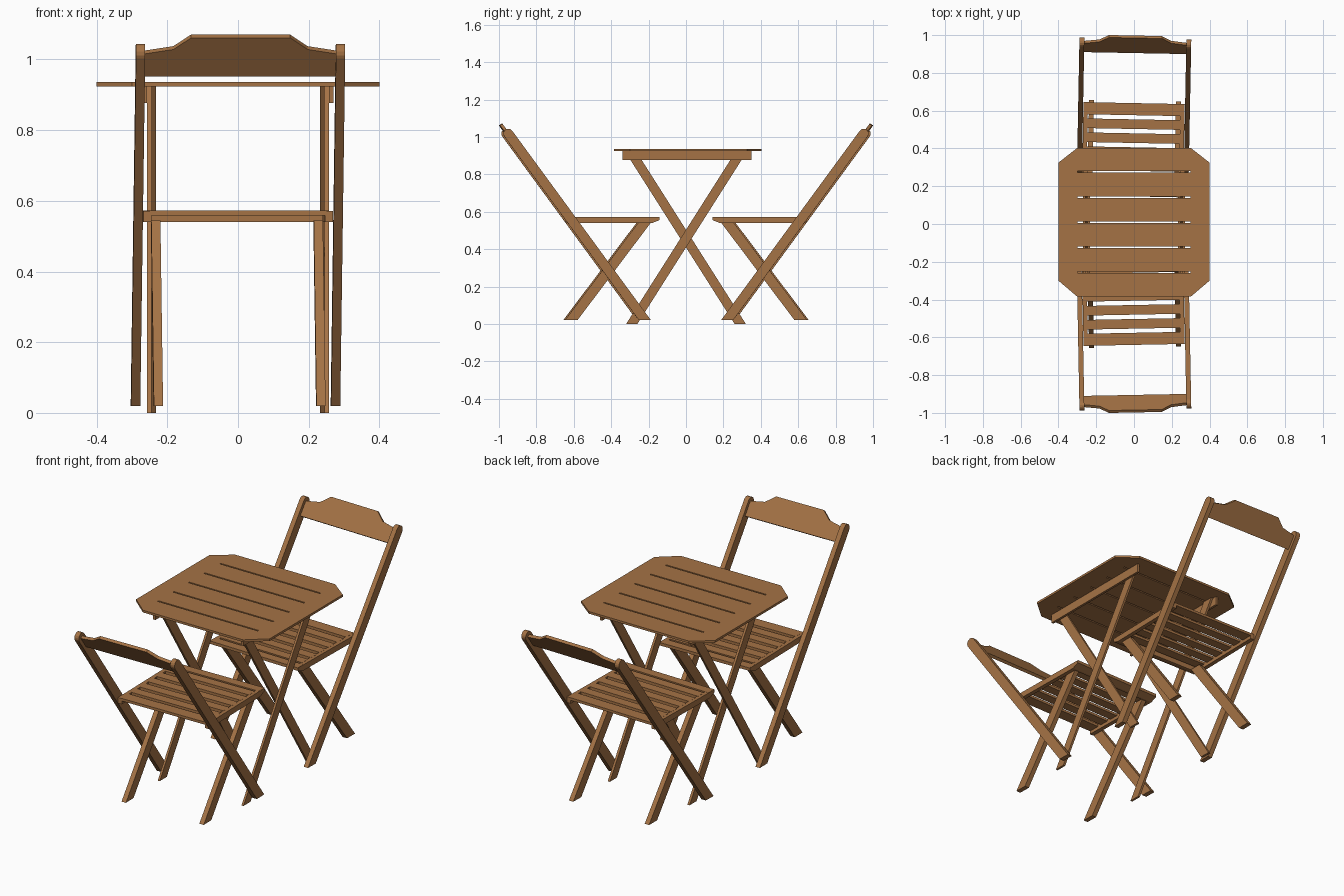
import bpy, bmesh, math
from mathutils import Vector, Matrix

if "Cube" in bpy.data.objects:
    bpy.data.objects.remove(bpy.data.objects["Cube"])

wood = bpy.data.materials.new("warm wood")
wood.diffuse_color = (0.376, 0.171, 0.060, 1)
wood.use_nodes = True
wood.node_tree.nodes["Principled BSDF"].inputs["Base Color"].default_value = wood.diffuse_color


def prism(name, pts, offset, xf=Matrix.Identity(4)):
    """Extrude a planar outline by an offset vector, then place it with xf."""
    bm = bmesh.new()
    f = bm.faces.new([bm.verts.new(p) for p in pts])
    r = bmesh.ops.extrude_face_region(bm, geom=[f])
    bmesh.ops.translate(bm, vec=Vector(offset),
                        verts=[g for g in r["geom"] if isinstance(g, bmesh.types.BMVert)])
    bm.transform(xf)
    bmesh.ops.recalc_face_normals(bm, faces=bm.faces)
    me = bpy.data.meshes.new(name)
    bm.to_mesh(me)
    bm.free()
    me.materials.append(wood)
    ob = bpy.data.objects.new(name, me)
    bpy.context.collection.objects.link(ob)
    return ob


def side(name, yz, x0, x1, xf=Matrix.Identity(4)):
    """Side profile in y, z extruded across x."""
    return prism(name, [(x0, y, z) for y, z in yz], (x1 - x0, 0, 0), xf)


def box_yz(y0, y1, z0, z1):
    return [(y0, z0), (y1, z0), (y1, z1), (y0, z1)]


# ---- table top: octagon with slots cut through
top = prism("table_top", [(-.4, -.30, .924), (-.3, -.385, .924), (.3, -.385, .924), (.4, -.30, .924),
                          (.4, .325, .924), (.3, .403, .924), (-.3, .403, .924), (-.4, .325, .924)],
            (0, 0, .012))
for i, y in enumerate((-.255, -.124, .009, .141, .276)):
    cut = side(f"slot_cutter_{i}", box_yz(y - .004, y + .004, .9, .96), -.3, .3)
    cut.hide_render = True
    cut.hide_viewport = True
    cut.display_type = 'WIRE'
    m = top.modifiers.new("slot", 'BOOLEAN')
    m.operation, m.solver, m.object = 'DIFFERENCE', 'EXACT', cut

# ---- table aprons and crossed legs
for s, label in ((-1, "left"), (1, "right")):
    side(f"table_apron_{label}", box_yz(-.34, .35, .877, .924), s * .257, s * .27)
    side(f"table_outer_leg_{label}", [(-.32, 0), (-.26, 0), (.327, .924), (.267, .924)], s * .245, s * .257)
    side(f"table_inner_leg_{label}", [(.32, 0), (.26, 0), (-.327, .924), (-.267, .924)], s * .232, s * .245)


def chair(tag, xf):
    # long back legs with rounded tops
    a, b = Vector((-.225, .02)), Vector((-.956, 1.018))
    d = (b - a).normalized()
    n = Vector((d.y, -d.x))
    w = .026
    cap = [b + w * (n * math.cos(t) + d * math.sin(t)) for t in [math.pi * k / 8 for k in range(9)]]
    hw = w / d.y
    leg = [(a.x - hw, a.y), (a.x + hw, a.y)] + [tuple(p) for p in cap]
    for s, label in ((-1, "left"), (1, "right")):
        side(f"{tag}_back_leg_{label}", leg, s * .27, s * .296, xf)
        # short front legs crossing the back legs
        c = s * .23 + .004
        side(f"{tag}_front_leg_{label}", [(-.652, .02), (-.585, .02), (-.19, .545), (-.257, .545)],
             c - .013, c + .013, xf)
        # seat side rails with chamfered nose
        side(f"{tag}_seat_rail_{label}",
             [(-.64, .54), (-.185, .54), (-.148, .556), (-.148, .5715), (-.64, .5715)],
             s * .245, s * .268, xf)
    # seat slats
    slats = [(-.64, -.576)] + [(-.554 + .074 * i, -.503 + .074 * i) for i in range(5)]
    for i, (y0, y1) in enumerate(slats):
        side(f"{tag}_seat_slat_{i}", box_yz(y0, y1, .558, .572), -.25, .25, xf)
    side(f"{tag}_seat_front_slat",
         [(-.195, .54), (-.184, .54), (-.146, .556), (-.146, .572), (-.195, .572)], -.266, .266, xf)
    # shaped backrest lying in the plane of the back legs
    outline = [(-.275, .957), (.275, .957), (.275, 1.02), (.19, 1.033), (.14, 1.066),
               (-.14, 1.066), (-.19, 1.033), (-.275, 1.02)]
    off = Vector((0, n.x, n.y)) * .016
    pts = [Vector((x, b.x + (z - b.y) * d.x / d.y, z)) - off / 2 for x, z in outline]
    prism(f"{tag}_backrest", pts, off, xf)


# ---- two chairs, each turned a touch, mirrored across the table
pivot = Matrix.Translation((0, -.6, 0))
place = pivot @ Matrix.Rotation(math.radians(1.1), 4, 'Z') @ pivot.inverted()
chair("front_chair", place)
chair("rear_chair", Matrix.Diagonal((1, -1, 1, 1)) @ place)
